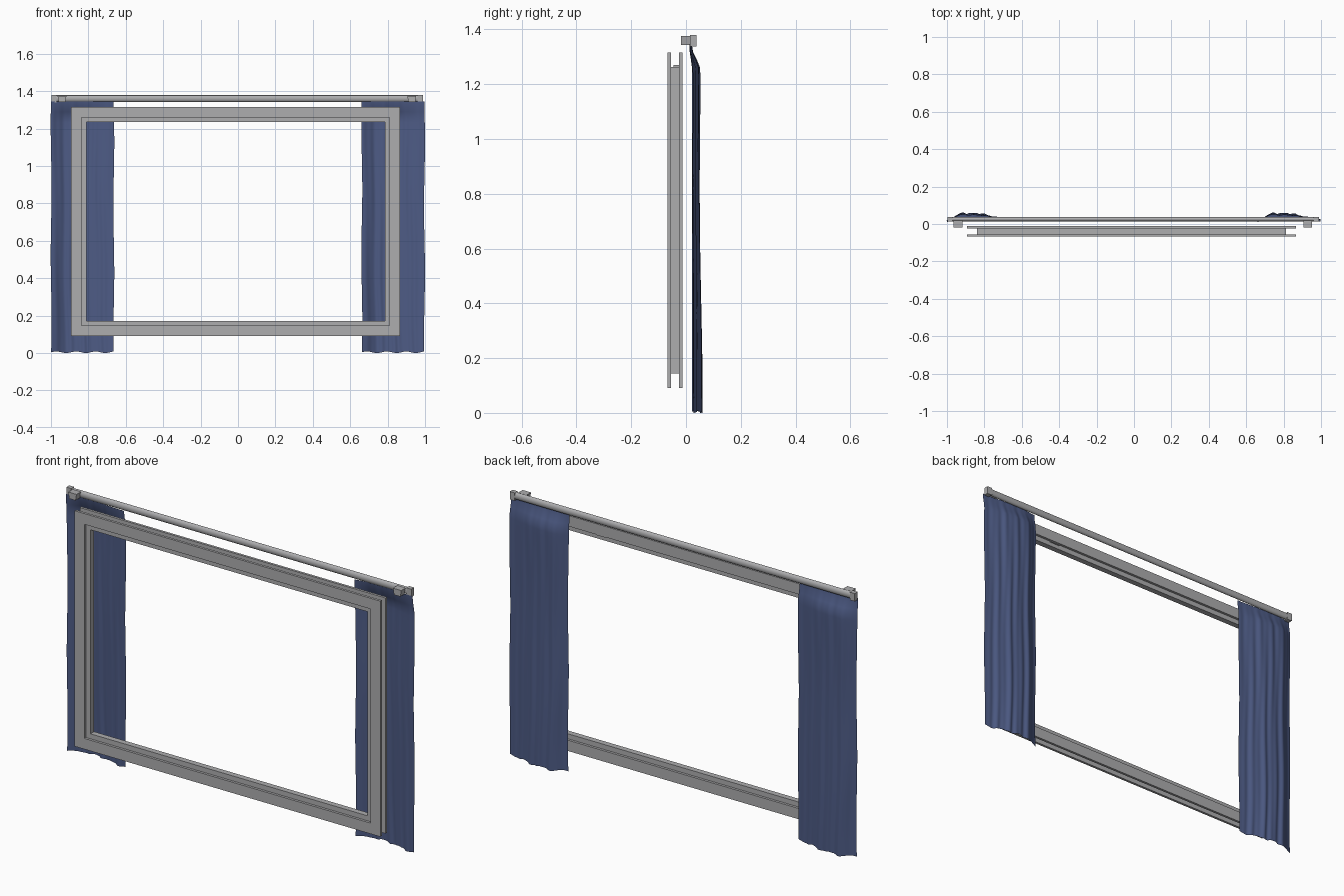
import bpy, bmesh, math

if "Cube" in bpy.data.objects:
    bpy.data.objects.remove(bpy.data.objects["Cube"])


def material(name, rgb):
    m = bpy.data.materials.new(name)
    m.diffuse_color = (*rgb, 1)
    m.use_nodes = True
    m.node_tree.nodes["Principled BSDF"].inputs["Base Color"].default_value = m.diffuse_color
    return m


GREY = material("grey_metal", (0.42, 0.42, 0.43))
BLUE = material("blue_cloth", (0.075, 0.105, 0.235))


def make(name, verts, faces, mat, smooth=None):
    me = bpy.data.meshes.new(name)
    me.from_pydata(verts, [], faces)
    bm = bmesh.new()
    bm.from_mesh(me)
    bmesh.ops.recalc_face_normals(bm, faces=bm.faces)
    bm.to_mesh(me)
    bm.free()
    ob = bpy.data.objects.new(name, me)
    bpy.context.collection.objects.link(ob)
    me.materials.append(mat)
    if smooth:
        bpy.context.view_layer.objects.active = ob
        ob.select_set(True)
        bpy.ops.object.shade_smooth_by_angle(angle=math.radians(smooth))
        ob.select_set(False)
    return ob


def box(name, x0, x1, y0, y1, z0, z1, taper=0.0):
    v = [(x, y, z) for z, t in ((z0, taper), (z1, 0))
         for x, y in ((x0 + t, y0), (x1 - t, y0), (x1 - t, y1), (x0 + t, y1))]
    f = [(0, 1, 2, 3), (4, 5, 6, 7)] + [(i, (i + 1) % 4, (i + 1) % 4 + 4, i + 4) for i in range(4)]
    return make(name, v, f, GREY)


# Window frame: stepped cross-section (inset, y) carried around a rectangle
X0, X1, Z0, Z1 = -0.893, 0.867, 0.09, 1.316
section = [(0, -0.068), (0.056, -0.068), (0.056, -0.055), (0.082, -0.055),
           (0.082, -0.025), (0.056, -0.025), (0.056, -0.012), (0, -0.012),
           (0, -0.025), (0.053, -0.025), (0.053, -0.055), (0, -0.055)]
n = len(section)
verts = [p for sx, sz in ((0, 0), (1, 0), (1, 1), (0, 1)) for d, y in section
         for p in [((X1 - d) if sx else (X0 + d), y, (Z1 - d) if sz else (Z0 + d))]]
faces = [(c * n + i, c * n + (i + 1) % n, (c + 1) % 4 * n + (i + 1) % n, (c + 1) % 4 * n + i)
         for c in range(4) for i in range(n)]
make("window_frame", verts, faces, GREY)

# Small latch in the top channel
box("frame_latch", 0.47, 0.53, -0.045, -0.016, 1.255, 1.27)


# Curtain rail with an oval section, and end caps
def oval_bar(name, x0, x1, ry, rz, cy=0.026, cz=1.36, k=24):
    v = [(x, cy + ry * math.cos(2 * math.pi * i / k), cz + rz * math.sin(2 * math.pi * i / k))
         for x in (x0, x1) for i in range(k)]
    f = [tuple(range(k)), tuple(range(k, 2 * k))]
    f += [(i, (i + 1) % k, (i + 1) % k + k, i + k) for i in range(k)]
    return make(name, v, f, GREY, 40)


oval_bar("curtain_rail", -0.985, 0.975, 0.012, 0.018)
for side, x0 in (("left", -0.998), ("right", 0.96)):
    box("rail_end_" + side, x0, x0 + 0.028, 0.014, 0.038, 1.338, 1.379)
for side, x0 in (("left", -0.965), ("right", 0.905)):
    box("rail_bracket_" + side, x0, x0 + 0.048, -0.018, 0.018, 1.342, 1.375, 0.006)


# Curtains: a cloth sheet bulging back, with soft folds
def ease(t):
    t = max(0.0, min(1.0, t))
    return t * t * (3 - 2 * t)


def curtain(name, x0, width=0.335, height=1.345, nu=60, nv=48):
    v = []
    for j in range(nv + 1):
        t = j / nv
        z = height * t
        top = ease((z - 1.25) / 0.09)
        for i in range(nu + 1):
            u = i / nu
            bulge = ease(u / 0.22) * (1 - 0.9 * ease((u - 0.45) / 0.55))
            fold = math.sin(u * 34 + 1.2 * math.sin(3 * z)) + 0.6 * math.sin(u * 57 + 2.5 * z)
            y = 0.022 + bulge * (0.033 - 0.008 * t) + 0.0028 * fold * math.sin(math.pi * u) ** 0.5 * (1.1 - 0.5 * t)
            y += 0.003 * math.sin(5 * z + 1) * bulge
            y = y * (1 - top) + (0.012 + 0.3 * (y - 0.022)) * top
            x = x0 + width * u + 0.0025 * math.sin(9 * z + 4 * u)
            hem = 0.004 * (1 + math.sin(u * 20)) * (1 - t) ** 6
            v.append((x, y, z + hem))
    w = nu + 1
    f = [(j * w + i, j * w + i + 1, (j + 1) * w + i + 1, (j + 1) * w + i)
         for j in range(nv) for i in range(nu)]
    return make(name, v, f, BLUE, 60)


curtain("curtain_left", -0.999)
curtain("curtain_right", 0.662)
